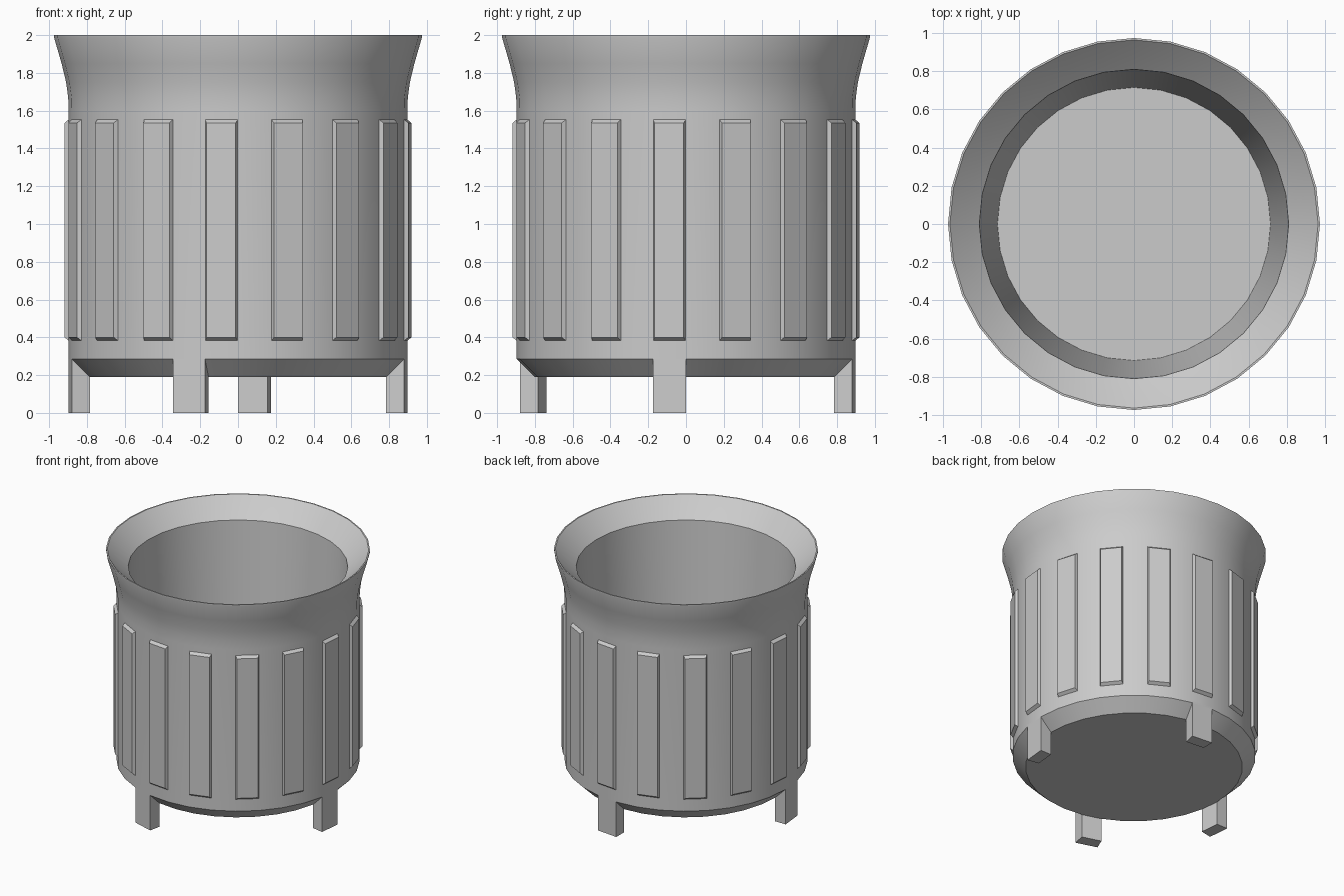
import bpy, math

if "Cube" in bpy.data.objects:
    bpy.data.objects.remove(bpy.data.objects["Cube"])

SIDES = 32
STEP = 2 * math.pi / SIDES


def make_object(name, verts, faces):
    mesh = bpy.data.meshes.new(name)
    mesh.from_pydata(verts, [], faces)
    mesh.update()
    obj = bpy.data.objects.new(name, mesh)
    bpy.context.collection.objects.link(obj)
    return obj


def polar(r, a, z):
    return (r * math.cos(a), r * math.sin(a), z)


def lathe(name, profile):
    """Revolve an (r, z) profile, capping both ends with a disc."""
    verts = [polar(r, i * STEP, z) for r, z in profile for i in range(SIDES)]
    faces = []
    for k in range(len(profile) - 1):
        for i in range(SIDES):
            j = (i + 1) % SIDES
            a, b = k * SIDES, (k + 1) * SIDES
            faces.append((a + i, a + j, b + j, b + i))
    faces.append(tuple(reversed(range(SIDES))))
    last = (len(profile) - 1) * SIDES
    faces.append(tuple(range(last, last + SIDES)))
    return make_object(name, verts, faces)


def smooth(obj):
    bpy.ops.object.select_all(action='DESELECT')
    obj.select_set(True)
    bpy.context.view_layer.objects.active = obj
    bpy.ops.object.shade_smooth_by_angle(angle=math.radians(30))


BOX = [(3, 2, 1, 0), (4, 5, 6, 7), (0, 1, 5, 4),
       (1, 2, 6, 5), (2, 3, 7, 6), (3, 0, 4, 7)]

# Pot: chamfered base, straight wall, flared rim, tapered inside
pot = lathe("pot", [
    (0.80, 0.19), (0.897, 0.285), (0.897, 1.60), (0.899, 1.67),
    (0.910, 1.75), (0.934, 1.85), (0.974, 1.988), (0.974, 2.0),
    (0.964, 2.0), (0.885, 1.925), (0.81, 1.86), (0.715, 0.29)])
smooth(pot)

# Raised panels on every second facet, with sloped ends and sides
verts, faces = [], []
for n in range(SIDES // 2):
    a = (2 * n - 0.5) * STEP
    c, s = math.cos(a), math.sin(a)
    base = len(verts)
    for d, w, z0, z1 in [(0.890, 0.087, 0.38, 1.555),
                         (0.915, 0.078, 0.40, 1.535)]:
        for u, z in [(-w, z0), (w, z0), (w, z1), (-w, z1)]:
            verts.append((d * c - u * s, d * s + u * c, z))
    faces += [tuple(base + i for i in f) for f in BOX]
make_object("wall_panels", verts, faces)

# Legs: single facets carried straight down to the ground
for name, k in [("right_leg", -1), ("back_leg", 7),
                ("left_leg", 16), ("front_leg", 22)]:
    a0, a1 = k * STEP, (k + 1) * STEP
    verts = []
    for z in (0.0, 0.30):
        verts += [polar(0.80, a0, z), polar(0.897, a0, z),
                  polar(0.897, a1, z), polar(0.80, a1, z)]
    make_object(name, verts, BOX)
